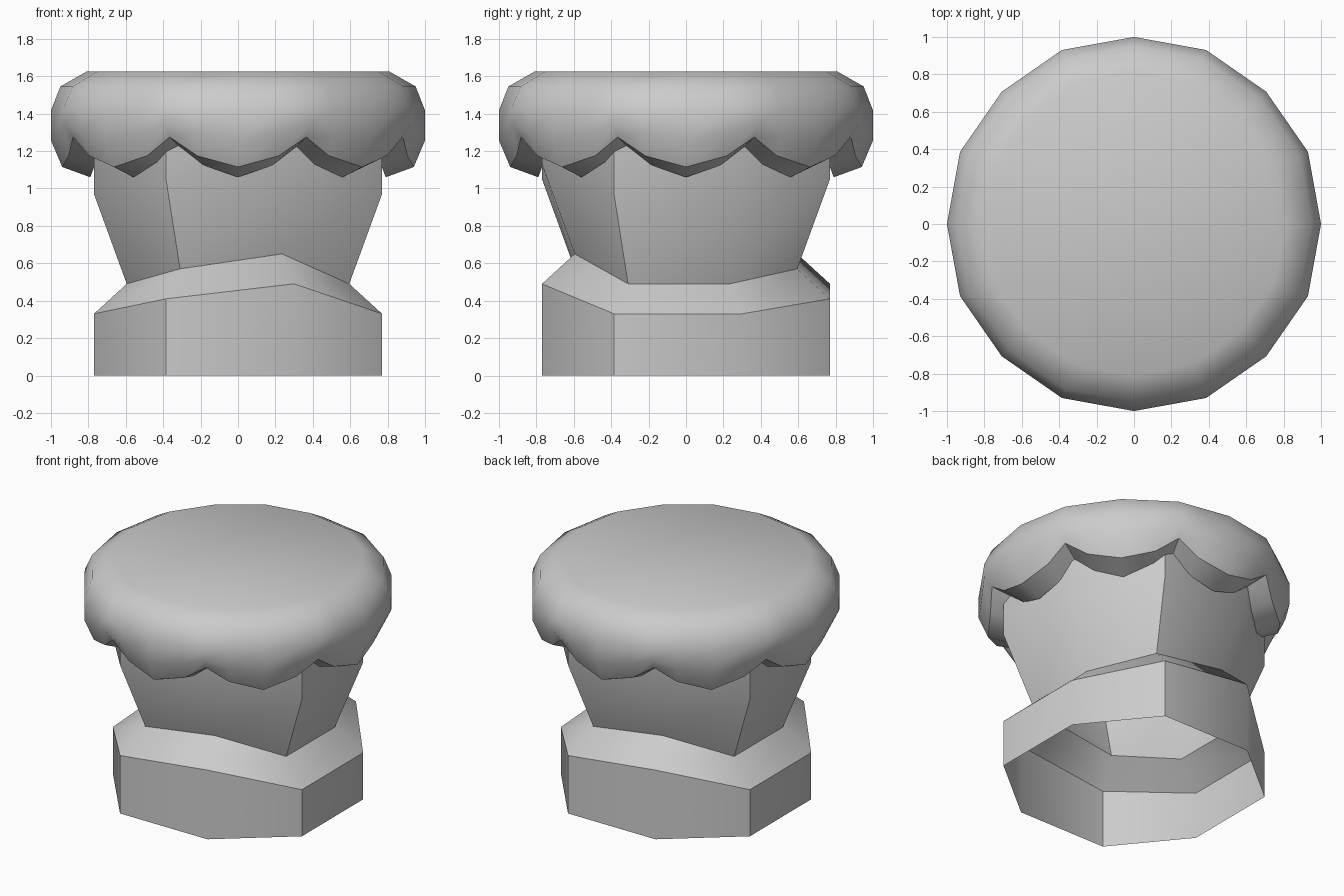
import bpy, bmesh, math
from mathutils import Vector

if "Cube" in bpy.data.objects:
    bpy.data.objects.remove(bpy.data.objects["Cube"])


def skin(name, rings, cap_first=False, cap_last=False, angle=45):
    """Join closed rings of points with quads and add the object."""
    bm = bmesh.new()
    vs = [[bm.verts.new(p) for p in r] for r in rings]
    n = len(rings[0])
    for a, b in zip(vs, vs[1:]):
        for i in range(n):
            j = (i + 1) % n
            bm.faces.new((a[i], a[j], b[j], b[i]))
    if cap_first:
        bm.faces.new(list(reversed(vs[0])))
    if cap_last:
        bm.faces.new(vs[-1])
    me = bpy.data.meshes.new(name)
    bm.to_mesh(me)
    bm.free()
    ob = bpy.data.objects.new(name, me)
    bpy.context.collection.objects.link(ob)
    bpy.ops.object.select_all(action='DESELECT')
    ob.select_set(True)
    bpy.context.view_layer.objects.active = ob
    bpy.ops.object.shade_smooth_by_angle(angle=math.radians(angle))
    return ob


# Stem: uneven octagon, half given and repeated by a half turn
half = [(-.385, -.77, .08), (.30, -.77, .16), (.77, -.385, 0), (.77, .30, 0)]
outer = half + [(-x, -y, h) for x, y, h in half]
half = [(-.31, -.595, .08), (.235, -.595, .16), (.595, -.31, 0), (.595, .235, 0)]
inner = half + [(-x, -y, h) for x, y, h in half]


def ring(plan, z, k=1):
    return [(x, y, z + h * k) for x, y, h in plan]


# Open-bottomed foot, sloped shoulder, flaring neck
skin("stem", [ring(outer, 0, 0), ring(outer, .33), ring(inner, .49),
              ring(outer, .97), ring(outer, 1.42, 0)])

# Cap: (radius, z) profiles at the low and high points of the scalloped hem,
# plus the height of the point between them; top centre outwards, then inside
low = [(.81, 1.625), (.95, 1.545), (1.0, 1.417), (1.0, 1.257), (.94, 1.115), (.79, 1.06), (.79, 1.35)]
high = [(.815, 1.625), (.957, 1.545), (1.007, 1.435), (1.007, 1.35), (.955, 1.275), (.81, 1.22), (.80, 1.35)]
mid_z = [1.625, 1.545, 1.424, 1.295, 1.175, 1.125, 1.35]


def polar(p, deg):
    a = math.radians(deg)
    return Vector((p[0] * math.cos(a), p[0] * math.sin(a), p[1]))


rings = []
for lo, hi, mz in zip(low, high, mid_z):
    r = []
    for i in range(8):
        a = polar(lo, i * 45)
        b = polar(hi, i * 45 + 22.5)
        c = polar(lo, i * 45 + 45)
        m1, m2 = a.lerp(b, .6), c.lerp(b, .6)
        m1.z = m2.z = mz
        r += [a, m1, b, m2]
    rings.append(r)
rings.reverse()
skin("scalloped_cap", rings, cap_last=True, angle=42)
